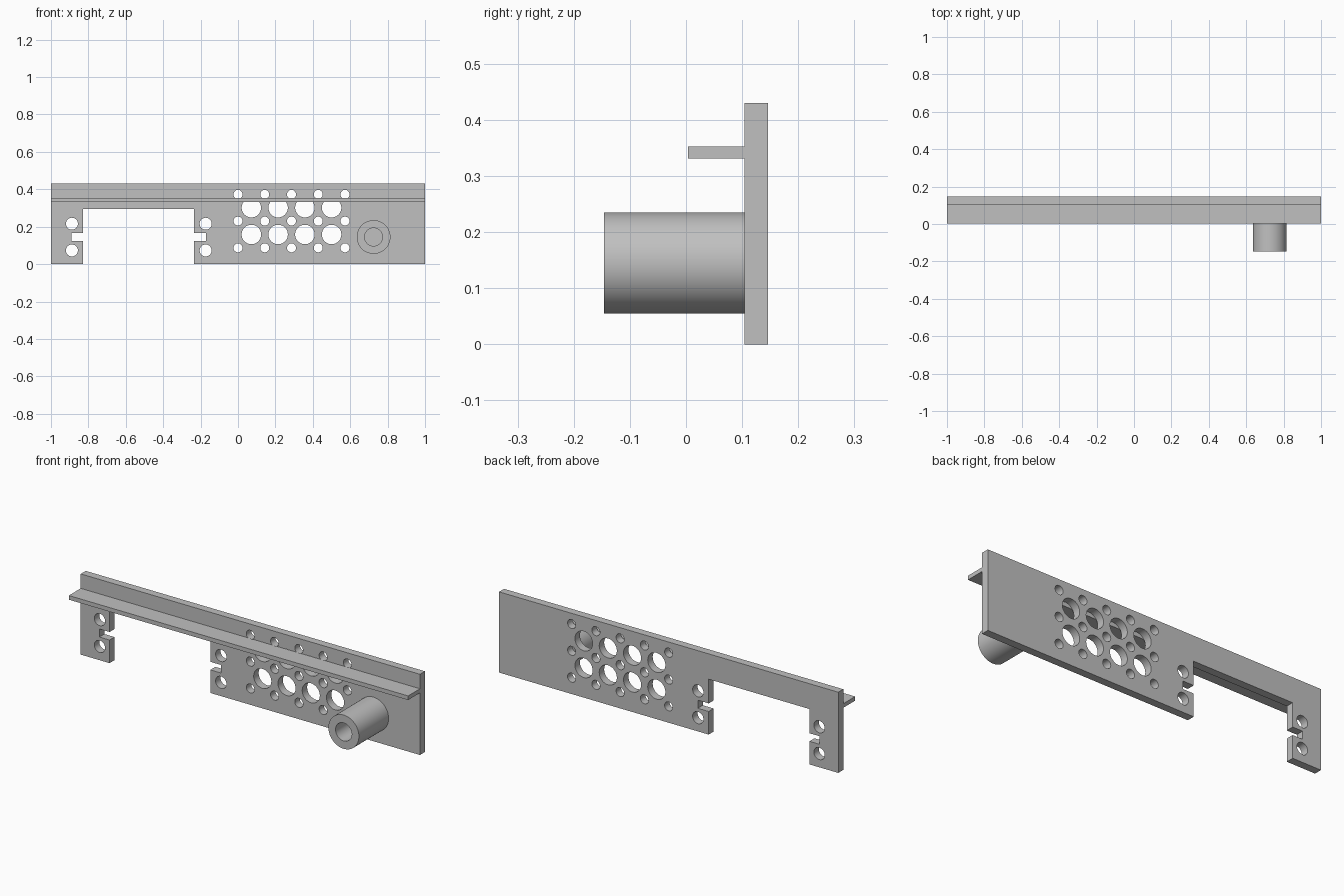
import bpy, bmesh, math
from mathutils import Matrix, Vector

old = bpy.data.objects.get("Cube")
if old:
    bpy.data.objects.remove(old, do_unlink=True)

GREY = (0.53, 0.53, 0.53, 1)
mat = bpy.data.materials.new("plain grey")
mat.use_nodes = True
mat.diffuse_color = GREY
mat.node_tree.nodes["Principled BSDF"].inputs["Base Color"].default_value = GREY

PLATE_FRONT, PLATE_BACK = 0.104, 0.146


def finish(bm, name):
    bmesh.ops.recalc_face_normals(bm, faces=bm.faces)
    mesh = bpy.data.meshes.new(name)
    bm.to_mesh(mesh)
    bm.free()
    mesh.materials.append(mat)
    ob = bpy.data.objects.new(name, mesh)
    bpy.context.collection.objects.link(ob)
    return ob


def smooth(ob):
    bpy.ops.object.select_all(action="DESELECT")
    ob.select_set(True)
    bpy.context.view_layer.objects.active = ob
    bpy.ops.object.shade_smooth_by_angle(angle=math.radians(30))


def extrude_profile(name, points, y0, y1):
    """Extrude an x-z outline from y0 to y1."""
    bm = bmesh.new()
    face = bm.faces.new([bm.verts.new((x, y0, z)) for x, z in points])
    new = bmesh.ops.extrude_face_region(bm, geom=[face])["geom"]
    verts = [v for v in new if isinstance(v, bmesh.types.BMVert)]
    bmesh.ops.translate(bm, verts=verts, vec=(0, y1 - y0, 0))
    return finish(bm, name)


# Back plate outline: wide notch with a small slot in each side
L, R, TOP = -0.83, -0.236, 0.295
LS, RS, S0, S1 = -0.89, -0.172, 0.123, 0.166
plate = extrude_profile("back_plate", [
    (-1, 0), (L, 0), (L, S0), (LS, S0), (LS, S1), (L, S1), (L, TOP),
    (R, TOP), (R, S1), (RS, S1), (RS, S0), (R, S0), (R, 0),
    (1, 0), (1, 0.43), (-1, 0.43)], PLATE_FRONT, PLATE_BACK)

# Round holes: screw pairs beside the notch, then the vent grid
PITCH = 0.143
holes = [(x, z, 0.032) for x in (-0.888, -0.173) for z in (0.073, 0.216)]
holes += [(i * PITCH, 0.087 + j * PITCH, 0.024) for i in range(5) for j in range(3)]
holes += [((i + 0.5) * PITCH, 0.087 + (j + 0.5) * PITCH, 0.052)
          for i in range(4) for j in range(2)]
bm = bmesh.new()
for x, z, r in holes:
    place = Matrix.Translation((x, 0.125, z)) @ Matrix.Rotation(math.pi / 2, 4, "X")
    bmesh.ops.create_cone(bm, cap_ends=True, segments=40, radius1=r, radius2=r,
                          depth=0.1, matrix=place)
cutter = finish(bm, "hole_cutter")
cutter.hide_render = True

cut = plate.modifiers.new("holes", "BOOLEAN")
cut.operation, cut.solver, cut.object = "DIFFERENCE", "EXACT", cutter
bpy.context.view_layer.objects.active = plate
bpy.ops.object.modifier_apply(modifier=cut.name)
bpy.data.objects.remove(cutter, do_unlink=True)
smooth(plate)

# Thin shelf along the front
extrude_profile("front_shelf", [(-1, 0.331), (1, 0.331), (1, 0.353), (-1, 0.353)],
                0.004, PLATE_FRONT)

# Hollow round boss, its bore ending at the plate
AXIS = Vector((0.725, 0, 0.145))
bm = bmesh.new()
ring = [bm.verts.new(AXIS + Vector((r, y, 0))) for r, y in
        ((0.048, PLATE_FRONT), (0.048, -0.146), (0.09, -0.146), (0.09, PLATE_FRONT))]
edges = [bm.edges.new((ring[i], ring[(i + 1) % 4])) for i in range(4)]
bmesh.ops.spin(bm, geom=ring + edges, cent=AXIS, axis=(0, 1, 0),
               angle=math.tau, steps=64, use_merge=True)
bmesh.ops.remove_doubles(bm, verts=bm.verts, dist=0.0001)
smooth(finish(bm, "hollow_boss"))
